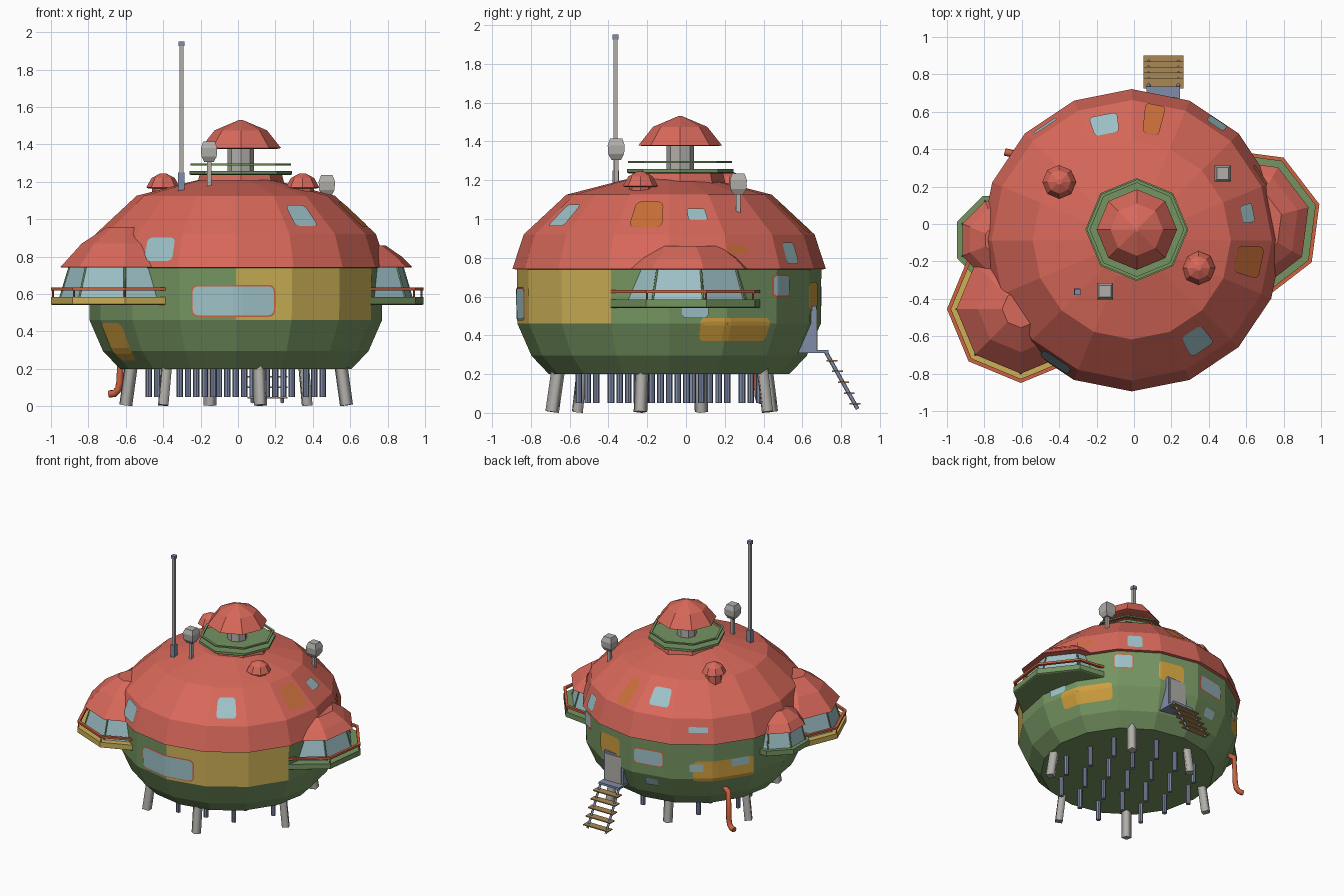
import bpy, bmesh, math
from mathutils import Vector

if "Cube" in bpy.data.objects:
    bpy.data.objects.remove(bpy.data.objects["Cube"])


def material(name, r, g, b):
    m = bpy.data.materials.new(name)
    lin = lambda c: ((c / 255 + 0.055) / 1.055) ** 2.4
    m.diffuse_color = (lin(r), lin(g), lin(b), 1)
    m.use_nodes = True
    m.node_tree.nodes["Principled BSDF"].inputs["Base Color"].default_value = m.diffuse_color
    return m


RED = material("roof_red", 216, 104, 90)
GREEN = material("wall_green", 117, 148, 97)
YELLOW = material("panel_yellow", 204, 176, 86)
GLASS = material("window_glass", 158, 194, 200)
GREY = material("light_grey", 178, 175, 170)
STEEL = material("blue_steel", 128, 140, 168)
WOOD = material("step_wood", 170, 136, 86)
ORANGE = material("pipe_orange", 205, 98, 62)
MUSTARD = material("patch_mustard", 208, 160, 62)
RUST = material("patch_rust", 203, 112, 58)


def finish(name, bm, *mats):
    me = bpy.data.meshes.new(name)
    bm.to_mesh(me)
    bm.free()
    for m in mats:
        me.materials.append(m)
    ob = bpy.data.objects.new(name, me)
    bpy.context.collection.objects.link(ob)
    return ob


def lathe(name, centre, profile, n, rot, *mats, ring=False, rule=None):
    """Turn (radius, z) points around a vertical axis; ring joins last to first."""
    bm = bmesh.new()
    rows = [[bm.verts.new((centre[0] + r * math.cos(math.radians(rot + 360 * i / n)),
                           centre[1] + r * math.sin(math.radians(rot + 360 * i / n)), z))
             for i in range(n)] for r, z in profile]
    for k in range(len(rows) if ring else len(rows) - 1):
        a, b = rows[k], rows[(k + 1) % len(rows)]
        for i in range(n):
            j = (i + 1) % n
            f = bm.faces.new((a[i], a[j], b[j], b[i]))
            if rule:
                f.material_index = rule(k, i)
    if not ring:
        bm.faces.new(rows[0][::-1])
        bm.faces.new(rows[-1])
    bmesh.ops.recalc_face_normals(bm, faces=bm.faces)
    return finish(name, bm, *mats)


def box(name, lo, hi, mat):
    bm = bmesh.new()
    bmesh.ops.create_cube(bm, size=1)
    for v in bm.verts:
        v.co = [(lo[i] + hi[i]) / 2 + v.co[i] * (hi[i] - lo[i]) for i in range(3)]
    return finish(name, bm, mat)


def tube(name, points, radius, mat, res=2):
    cu = bpy.data.curves.new(name, "CURVE")
    cu.dimensions = "3D"
    cu.bevel_depth, cu.bevel_resolution, cu.use_fill_caps = radius, res, True
    sp = cu.splines.new("POLY")
    sp.points.add(len(points) - 1)
    for p, q in zip(sp.points, points):
        p.co = (*q, 1)
    cu.materials.append(mat)
    ob = bpy.data.objects.new(name, cu)
    bpy.context.collection.objects.link(ob)
    return ob


# Main hull and roof
C = (-0.012, -0.087)
WALL = [(0.62, 0.2), (0.71, 0.295), (0.782, 0.46), (0.785, 0.745)]
ROOF = [(0.77, 0.738), (0.808, 0.742), (0.75, 0.92), (0.53, 1.125), (0.2, 1.21)]
lathe("hull", C, WALL, 16, -90, GREEN, YELLOW, rule=lambda k, i: int(k == 2 and i < 3))
lathe("roof", C, ROOF, 16, -90, RED)


def patch(name, profile, angle, z, hw, hh, mat, off=0.005):
    """Rounded plate that follows the facets of the hull or roof."""
    def radius(h):
        for (r0, z0), (r1, z1) in zip(profile, profile[1:]):
            if z0 <= h <= z1:
                return r0 + (r1 - r0) * (h - z0) / (z1 - z0)
        return profile[-1][0]
    bm = bmesh.new()
    cols, rows, corner = 16, 6, min(hw, hh) * 0.4
    grid = []
    for i in range(cols + 1):
        u = -math.cos(math.pi * i / cols) * hw
        d = max(0, abs(u) - (hw - corner))
        half = hh - corner + math.sqrt(max(0, corner ** 2 - d ** 2))
        a = math.radians(angle) + u / radius(z)
        local = math.degrees(a) % 22.5 - 11.25
        fit = math.cos(math.radians(11.25)) / math.cos(math.radians(local))
        col = []
        for j in range(rows + 1):
            h = z + half * (2 * j / rows - 1)
            r = radius(h) * fit + off
            lift = off * 0.8 if profile is ROOF else 0
            col.append(bm.verts.new((C[0] + r * math.cos(a), C[1] + r * math.sin(a), h + lift)))
        grid.append(col)
    for i in range(cols):
        for j in range(rows):
            bm.faces.new((grid[i][j], grid[i + 1][j], grid[i + 1][j + 1], grid[i][j + 1]))
    finish(name, bm, mat)


# Hull windows with frames
for a, z, hw, hh in [(-91, 0.563, 0.222, 0.078), (48, 0.655, 0.065, 0.05), (100, 0.6, 0.11, 0.055)]:
    patch("window_frame", WALL, a, z, hw + 0.008, hh + 0.008, ORANGE, 0.004)
    patch("hull_window", WALL, a, z, hw, hh, GLASS, 0.008)
for a, z, hw, hh in [(10, 0.54, 0.07, 0.05), (126, 0.55, 0.05, 0.03), (150, 0.57, 0.07, 0.03),
                     (101, 0.4, 0.05, 0.03)]:
    patch("small_window", WALL, a, z, hw, hh, GLASS, 0.008)
# Hull repair patches
for a, z, hw, hh in [(27, 0.43, 0.2, 0.06), (209, 0.345, 0.1, 0.1), (141, 0.52, 0.23, 0.08),
                     (74, 0.6, 0.1, 0.075)]:
    patch("hull_patch", WALL, a, z, hw, hh, MUSTARD, 0.004)
# Roof windows and patches
for a, z, hw, hh in [(238, 0.835, 0.09, 0.062), (-57, 1.015, 0.068, 0.056), (13, 1.02, 0.05, 0.03),
                     (54, 0.82, 0.055, 0.055), (103, 1.02, 0.072, 0.05), (127, 0.84, 0.07, 0.02)]:
    patch("roof_window", ROOF, a, z, hw, hh, GLASS)
for a, z, hw, hh in [(-10, 1.02, 0.08, 0.065), (27, 0.84, 0.06, 0.022), (80, 1.0, 0.05, 0.075)]:
    patch("roof_patch", ROOF, a, z, hw, hh, RUST)


# Bay pods with balcony, glass and dome
def bay(name, c, R, rot, floor, glass, dome, deck, rail):
    lathe(name + "_deck", c, [(R - 0.01, floor), (R, floor + 0.005), (R, floor + 0.045)], 8, rot, deck)
    lathe(name + "_glass", c, glass, 8, rot, GLASS)
    lathe(name + "_dome", c, dome, 8, rot, RED)
    for i in range(8):
        a = math.radians(rot + 45 * i)
        p = Vector((c[0] + math.cos(a) * glass[0][0], c[1] + math.sin(a) * glass[0][0], glass[0][1]))
        q = Vector((c[0] + math.cos(a) * glass[1][0], c[1] + math.sin(a) * glass[1][0], glass[1][1]))
        tube(name + "_mullion", [p, q], 0.006, GREEN, 0)
        if rail:
            x, y = c[0] + math.cos(a) * (R - 0.01), c[1] + math.sin(a) * (R - 0.01)
            tube(name + "_rail_post", [(x, y, floor + 0.04), (x, y, 0.63)], 0.005, ORANGE, 0)
    if rail:
        lathe(name + "_rail", c, [(R - 0.022, 0.618), (R, 0.618), (R, 0.634), (R - 0.022, 0.634)],
              8, rot, ORANGE, ring=True)


bay("right_bay", (0.595, 0.0), 0.41, 15, 0.54, [(0.345, 0.58), (0.295, 0.745)],
    [(0.29, 0.74), (0.35, 0.743), (0.29, 0.8), (0.2, 0.86)], GREEN, True)
bay("front_left_bay", (-0.605, -0.455), 0.395, 0, 0.54, [(0.345, 0.58), (0.295, 0.745)],
    [(0.29, 0.74), (0.345, 0.743), (0.23, 0.87), (0.1, 0.955)], YELLOW, True)
bay("left_bay", (-0.71, -0.085), 0.255, 22.5, 0.58, [(0.225, 0.62), (0.195, 0.745)],
    [(0.19, 0.74), (0.225, 0.743), (0.18, 0.8), (0.09, 0.86)], GREEN, False)

# Lookout turret on top
T = (0.015, -0.03)
lathe("turret_base", T, [(0.24, 1.16), (0.22, 1.24)], 8, 90, RED)
lathe("turret_deck", T, [(0.265, 1.235), (0.275, 1.24), (0.275, 1.258)], 8, 90, GREEN)
lathe("turret_rail", T, [(0.25, 1.288), (0.268, 1.288), (0.268, 1.298), (0.25, 1.298)],
      8, 90, GREEN, ring=True)
lathe("turret_column", T, [(0.07, 1.25), (0.07, 1.4)], 8, 90, GREY)
lathe("turret_dome", T, [(0.19, 1.375), (0.215, 1.38), (0.14, 1.475), (0.01, 1.53)], 8, 90, RED)

# Small roof vents
for x, y in [(-0.4, 0.225), (0.345, -0.235)]:
    lathe("vent_neck", (x, y), [(0.06, 1.08), (0.06, 1.18)], 8, 0, RED)
    lathe("vent_cap", (x, y), [(0.08, 1.165), (0.09, 1.17), (0.062, 1.22), (0.015, 1.245)], 8, 0, RED)

# Lamps and antenna
for x, y, z0, z1 in [(-0.155, -0.36, 1.13, 1.305), (0.475, 0.27, 1.02, 1.125)]:
    box("lamp_post", (x - 0.012, y - 0.012, z0), (x + 0.012, y + 0.012, z1 + 0.01), GREY)
    lathe("lamp_head", (x, y), [(0.035, z1), (0.058, z1 + 0.03), (0.062, z1 + 0.075), (0.044, z1 + 0.11)],
          4, 45, GREY)
for nm, w, z0, z1, m in [("antenna_base", 0.017, 1.1, 1.25, STEEL), ("antenna_mast", 0.011, 1.25, 1.93, GREY),
                         ("antenna_tip", 0.016, 1.925, 1.95, STEEL)]:
    box(nm, (-0.303 - w, -0.363 - w, z0), (-0.303 + w, -0.363 + w, z1), m)

# Splayed legs
for x, y in [(0.12, -0.69), (0.58, -0.235), (0.37, 0.42), (-0.15, 0.44), (-0.6, 0.08), (-0.4, -0.56)]:
    p = Vector((x, y, 0.005))
    q = p + Vector(((C[0] - x) * 0.06, (C[1] - y) * 0.06, 0.255))
    tube("leg", [p, q], 0.036, GREY, 0)

# Foundation piles on a turned grid
ca, sa = math.cos(math.radians(12)), math.sin(math.radians(12))
for i in range(-3, 4):
    for j in range(-3, 4):
        x, y = (i * ca - j * sa) * 0.215, (i * sa + j * ca) * 0.215
        if math.hypot(x, y) < 0.56:
            lathe("pile", (C[0] + x, C[1] + y), [(0.017, 0.05), (0.017, 0.22)], 8, 0, STEEL)

# Back door, landing and stairs
box("door_frame", (0.075, 0.52, 0.31), (0.245, 0.672, 0.55), STEEL)
box("door", (0.092, 0.6, 0.325), (0.228, 0.678, 0.535), GREY)
box("landing", (0.068, 0.56, 0.308), (0.247, 0.735, 0.324), STEEL)
for x in (0.078, 0.237):
    tube("stair_stringer", [(x, 0.72, 0.316), (x, 0.885, 0.02)], 0.01, STEEL, 0)
for i in range(5):
    y, z = 0.752 + 0.03 * i, 0.27 - 0.056 * i
    box("stair_tread", (0.05, y - 0.028, z - 0.004), (0.265, y + 0.028, z + 0.004), WOOD)

# Drain pipe
tube("drain_pipe", [(-0.56, 0.34, 0.36), (-0.625, 0.365, 0.34), (-0.632, 0.37, 0.13), (-0.64, 0.372, 0.09),
                    (-0.66, 0.378, 0.068), (-0.69, 0.385, 0.065)], 0.02, ORANGE)
